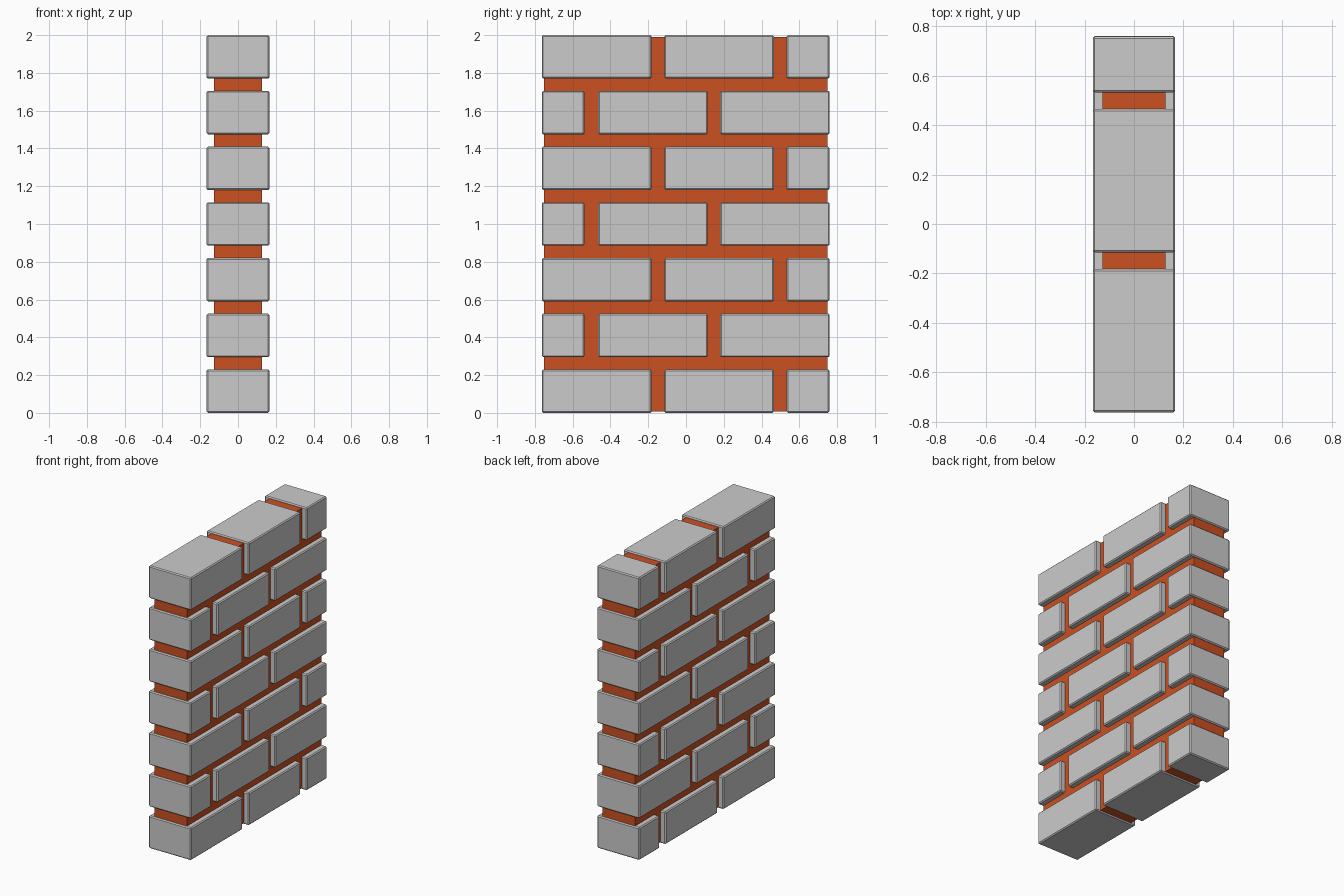
import bpy

if "Cube" in bpy.data.objects:
    bpy.data.objects.remove(bpy.data.objects["Cube"])

WIDTH, HEIGHT, PITCH = 0.332, 0.23, 0.295


def box(name, x, y, z, bevel=0.0):
    """Box spanning the given (min, max) ranges, with an optional chamfer."""
    spans = (x, y, z)
    bpy.ops.mesh.primitive_cube_add(size=1, location=[(a + b) / 2 for a, b in spans])
    obj = bpy.context.object
    obj.name = name
    obj.scale = [b - a for a, b in spans]
    bpy.ops.object.transform_apply(location=False, rotation=False, scale=True)
    if bevel:
        mod = obj.modifiers.new("chamfer", 'BEVEL')
        mod.width = bevel
        mod.segments = 1
    return obj


# Recessed mortar core
mortar = box("mortar", (-0.127, 0.127), (-0.752, 0.75), (0.008, 1.99))
mat = bpy.data.materials.new("orange_mortar")
mat.diffuse_color = (0.6, 0.08, 0.015, 1)
mat.use_nodes = True
mat.node_tree.nodes["Principled BSDF"].inputs["Base Color"].default_value = mat.diffuse_color
mortar.data.materials.append(mat)

# Brick courses: the half brick alternates between the two ends
courses = [
    [(-0.763, -0.183), (-0.115, 0.465), (0.533, 0.759)],
    [(-0.763, -0.537), (-0.465, 0.115), (0.181, 0.761)],
]
for row in range(7):
    z = row * PITCH
    for i, span in enumerate(courses[row % 2]):
        box(f"brick_{row + 1}_{i + 1}", (-WIDTH / 2, WIDTH / 2), span,
            (z, z + HEIGHT), bevel=0.007)
